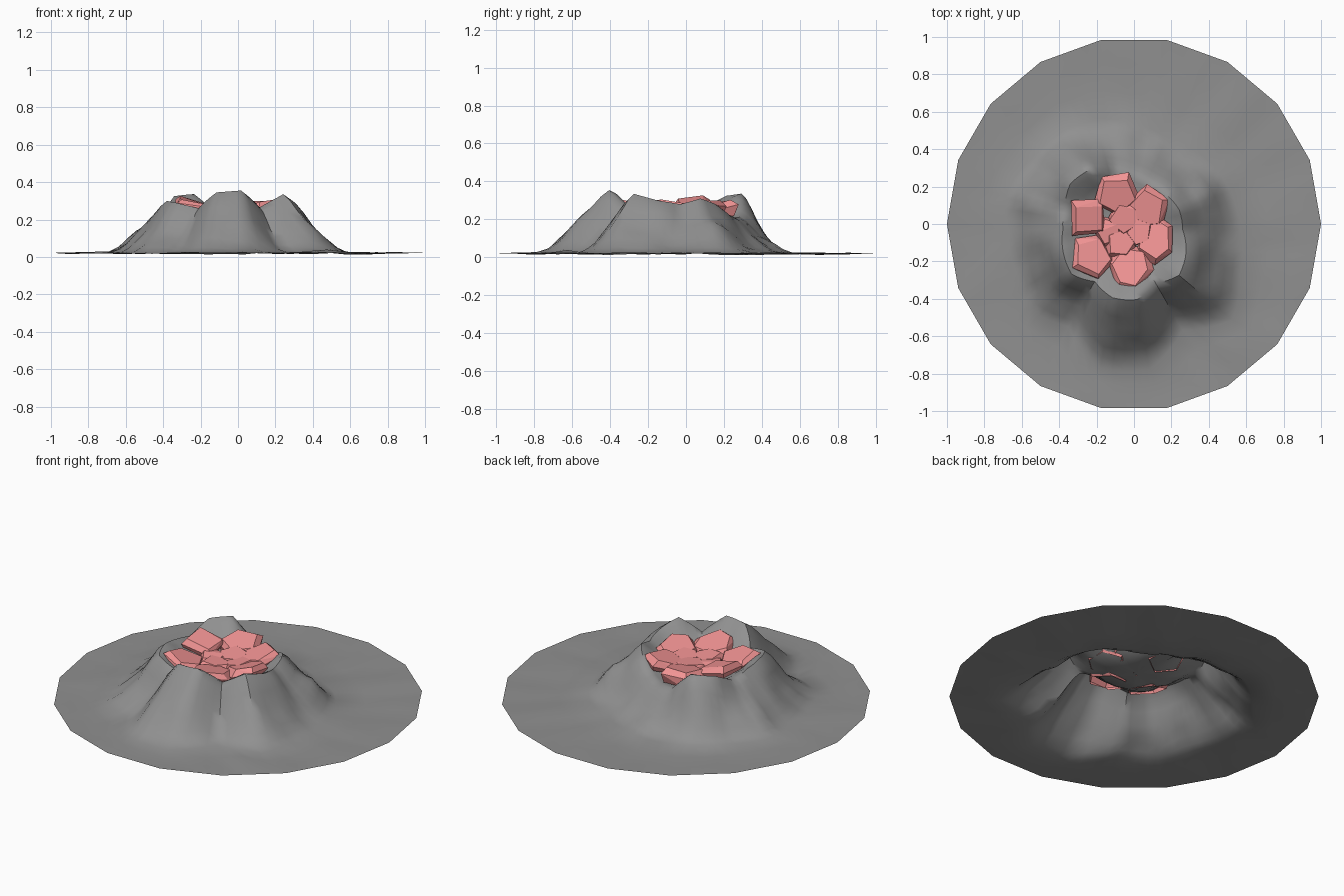
import bpy, bmesh, math, random
from mathutils import Vector, Matrix, noise

if "Cube" in bpy.data.objects:
    bpy.data.objects.remove(bpy.data.objects["Cube"])

random.seed(4)
CX, CY = -0.05, -0.03          # crater centre
BASE = 0.022

# crest radius, crest height, foot radius, every 20 degrees from +x
RIM = [(.31, .28, .62), (.31, .31, .60), (.29, .28, .58), (.28, .23, .54), (.29, .21, .56), (.32, .215, .60),
       (.37, .335, .62), (.38, .325, .62), (.34, .26, .66), (.33, .285, .64), (.35, .30, .62), (.37, .29, .66),
       (.32, .26, .60), (.37, .345, .75), (.38, .355, .76), (.33, .265, .62), (.38, .335, .75), (.35, .30, .66)]
# outer slope: fraction crest->foot, fraction of height
SLOPE = [(0, 1), (.12, .90), (.25, .73), (.4, .52), (.55, .36), (.7, .2), (.85, .08), (1, .02)]
# inner crater: fraction of crest radius, fraction floor->crest
BOWL = [(.3, 0), (.55, .12), (.74, .45), (.9, .85)]
FLOOR = 0.2
# loose lumps on the skirt: x, y, radius, height
LUMPS = [(-.58, .10, .07, .03), (.50, -.66, .06, .025), (-.32, .36, .06, .025),
         (.38, .17, .07, .04), (.44, -.36, .07, .04), (-.10, -.62, .08, .02)]


def rim(a):
    f = (math.degrees(a) % 360) / 20
    i = int(f)
    t = f - i
    p, q = RIM[i % 18], RIM[(i + 1) % 18]
    return [u * (1 - t) + v * t for u, v in zip(p, q)]


def ground(x, y, z, amount):
    z += sum(h * math.exp(-((x - lx) ** 2 + (y - ly) ** 2) / (r * r)) for lx, ly, r, h in LUMPS)
    return z + amount * noise.noise(Vector((x * 8, y * 8, 1.3)))


# mound: one open sheet from crater floor to an 18-sided edge
bm = bmesh.new()
N = 72
center = bm.verts.new((CX, CY, FLOOR))
cols = []
for k in range(N):
    a = math.tau * k / N
    d = Vector((math.cos(a), math.sin(a)))
    cr, ch, fr = rim(a)
    col = []
    for s, h in BOWL:
        col.append((CX + d.x * cr * s, CY + d.y * cr * s, FLOOR + (ch - FLOOR) * h, .01))
    for s, h in SLOPE:
        r = cr + (fr - cr) * s
        col.append((CX + d.x * r, CY + d.y * r, BASE + (ch - BASE) * h, .035 * math.sin(math.pi * s)))
    off = (a % (math.tau / 18)) - math.pi / 18
    er = math.cos(math.pi / 18) / math.cos(off)
    ex, ey = d.x * er, d.y * er
    fx, fy = col[-1][0], col[-1][1]
    for s in (.35, .7):
        col.append((fx + (ex - fx) * s, fy + (ey - fy) * s, BASE - .002, .012))
    col.append((ex, ey, BASE, 0))
    cols.append([bm.verts.new((x, y, max(0, ground(x, y, z, n)))) for x, y, z, n in col])
for k in range(N):
    p, q = cols[k], cols[(k + 1) % N]
    bm.faces.new((center, p[0], q[0]))
    for j in range(len(p) - 1):
        bm.faces.new((p[j], p[j + 1], q[j + 1], q[j]))
me = bpy.data.meshes.new("mound")
bm.to_mesh(me)
bm.free()
stone = bpy.data.materials.new("dark_stone")
stone.diffuse_color = (0.28, 0.28, 0.28, 1)
stone.use_nodes = True
stone.node_tree.nodes["Principled BSDF"].inputs["Base Color"].default_value = stone.diffuse_color
me.materials.append(stone)
mound = bpy.data.objects.new("mound", me)
bpy.context.collection.objects.link(mound)
bpy.context.view_layer.objects.active = mound
mound.select_set(True)
bpy.ops.object.shade_smooth_by_angle(angle=math.radians(50))

# red crater rocks: chipped slabs, tilted towards the centre
red = bpy.data.materials.new("glowing_rock")
red.diffuse_color = (0.9, 0.3, 0.3, 1)
red.use_nodes = True
red.node_tree.nodes["Principled BSDF"].inputs["Base Color"].default_value = red.diffuse_color


def rock(x, y, z, rx, ry, turn, sides, tilt, thick=.055):
    bm = bmesh.new()
    for level, scale in ((-thick, .85), (-.03, 1), (0, .78)):
        for i in range(sides):
            a = math.tau * (i + .5) / sides + random.uniform(-.12, .12)
            s = scale * random.uniform(.94, 1.06)
            bm.verts.new((rx * s * math.cos(a), ry * s * math.sin(a), level + random.uniform(-.006, .006)))
    bmesh.ops.convex_hull(bm, input=bm.verts)
    # open underside, resting in the crater
    under = [f for f in bm.faces if f.normal.z < -.8]
    bmesh.ops.delete(bm, geom=under, context='FACES')
    bmesh.ops.dissolve_limit(bm, angle_limit=math.radians(12), verts=bm.verts, edges=bm.edges)
    axis = Vector((0, 0, 1)).cross(Vector((CX - x, CY - y, 0)))
    lean = Matrix.Rotation(tilt, 4, axis.normalized())
    bm.transform(Matrix.Translation((x, y, z)) @ lean @ Matrix.Rotation(math.radians(turn), 4, 'Z'))
    m = bpy.data.meshes.new("crater_rock")
    bm.to_mesh(m)
    bm.free()
    m.materials.append(red)
    bpy.context.collection.objects.link(bpy.data.objects.new("crater_rock", m))


for args in [(-.09, .155, .285, .13, .13, 20, 5, .2, .08), (.07, .08, .28, .13, .12, 60, 5, .25),
             (.11, -.08, .28, .11, .14, 0, 6, .25), (-.02, -.225, .275, .14, .12, 80, 6, .22),
             (-.22, -.17, .28, .125, .13, 30, 5, .28), (-.24, .03, .30, .128, .128, 2, 4, .25),
             (-.07, -.10, .262, .10, .09, 40, 5, .1), (-.05, .03, .262, .10, .10, 10, 5, .1),
             (.03, -.04, .262, .09, .08, 70, 5, .1), (-.13, -.04, .262, .08, .09, 0, 5, .1)]:
    rock(*args)
